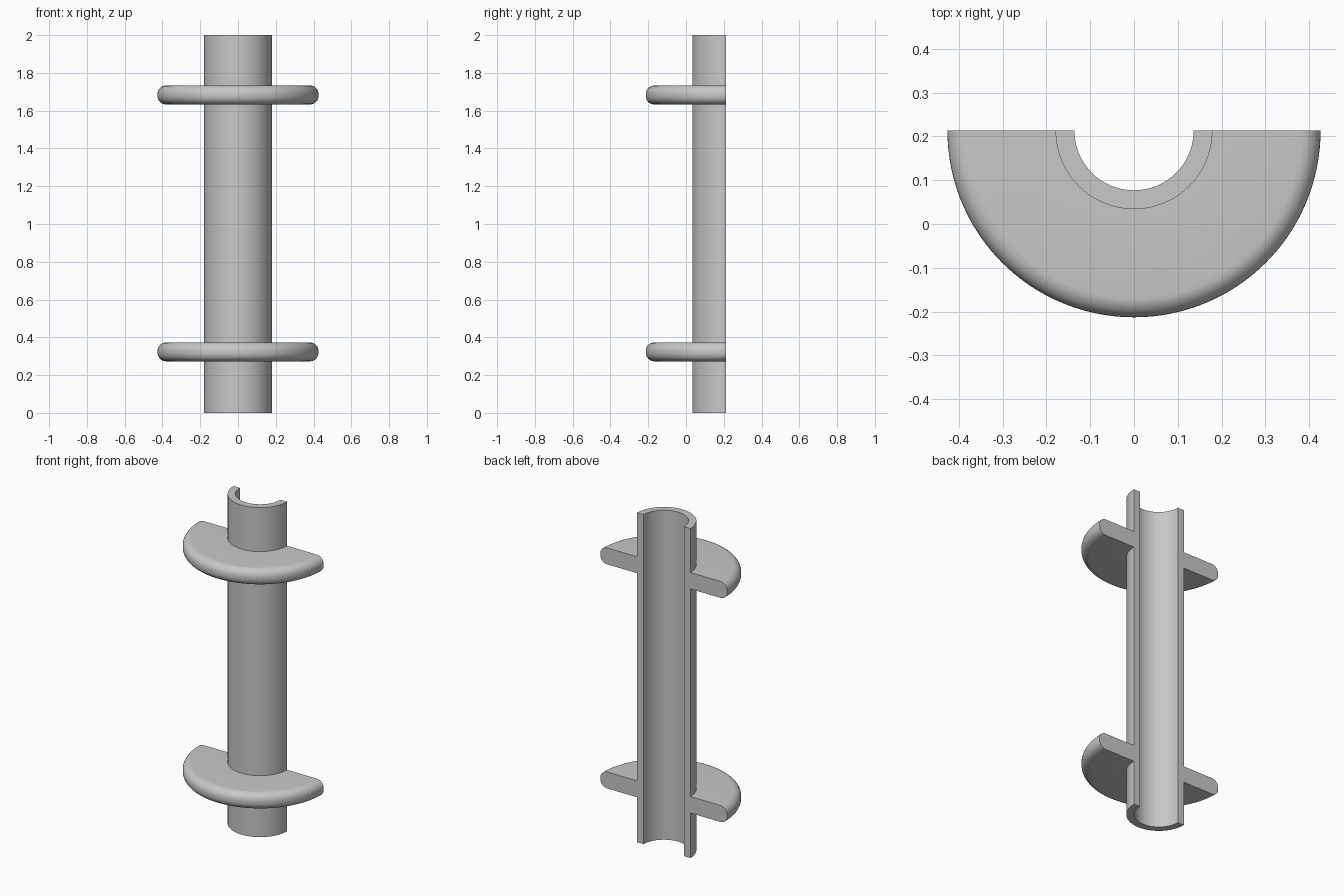
import bpy, bmesh, math

cube = bpy.data.objects.get("Cube")
if cube:
    bpy.data.objects.remove(cube, do_unlink=True)

# Main sizes
BORE, TUBE, FLANGE = 0.136, 0.179, 0.426
HEIGHT, THICK, ROUND = 2.0, 0.1, 0.045
AXIS_Y = FLANGE / 2
FLANGE_BASES = (0.273, 1.633)
SEGMENTS, ARC = 64, 8

# One plain grey metal
grey = bpy.data.materials.new("plain grey")
grey.use_nodes = True
color = (0.58, 0.58, 0.58, 1)
grey.diffuse_color = color
grey.node_tree.nodes["Principled BSDF"].inputs["Base Color"].default_value = color


def corner(r, z, start):
    """Quarter-circle of profile points around (r, z)."""
    angles = [start + math.pi / 2 * i / ARC for i in range(ARC + 1)]
    return [(r + ROUND * math.cos(a), z + ROUND * math.sin(a)) for a in angles]


def half_lathe(name, profile):
    """Sweep a closed profile through the front half turn and cap both ends."""
    bm = bmesh.new()
    rings = []
    for i in range(SEGMENTS + 1):
        a = math.pi + math.pi * i / SEGMENTS
        rings.append([bm.verts.new((r * math.cos(a), AXIS_Y + r * math.sin(a), z))
                      for r, z in profile])
    n = len(profile)
    for a, b in zip(rings, rings[1:]):
        for j in range(n):
            k = (j + 1) % n
            bm.faces.new((a[j], b[j], b[k], a[k]))
    bm.faces.new(rings[0])
    bm.faces.new(rings[-1])
    bmesh.ops.recalc_face_normals(bm, faces=bm.faces)
    mesh = bpy.data.meshes.new(name)
    bm.to_mesh(mesh)
    bm.free()
    mesh.materials.append(grey)
    obj = bpy.data.objects.new(name, mesh)
    bpy.context.collection.objects.link(obj)
    bpy.ops.object.select_all(action='DESELECT')
    bpy.context.view_layer.objects.active = obj
    obj.select_set(True)
    bpy.ops.object.shade_smooth_by_angle(angle=math.radians(30))
    return obj


# Tube wall with two round-edged flanges, all in one section
profile = [(BORE, 0), (TUBE, 0)]
for z in FLANGE_BASES:
    rim = FLANGE - ROUND
    profile.append((TUBE, z))
    profile += corner(rim, z + ROUND, -math.pi / 2)
    profile += corner(rim, z + THICK - ROUND, 0)
    profile.append((TUBE, z + THICK))
profile += [(TUBE, HEIGHT), (BORE, HEIGHT)]

half_lathe("half_flanged_tube", profile)
